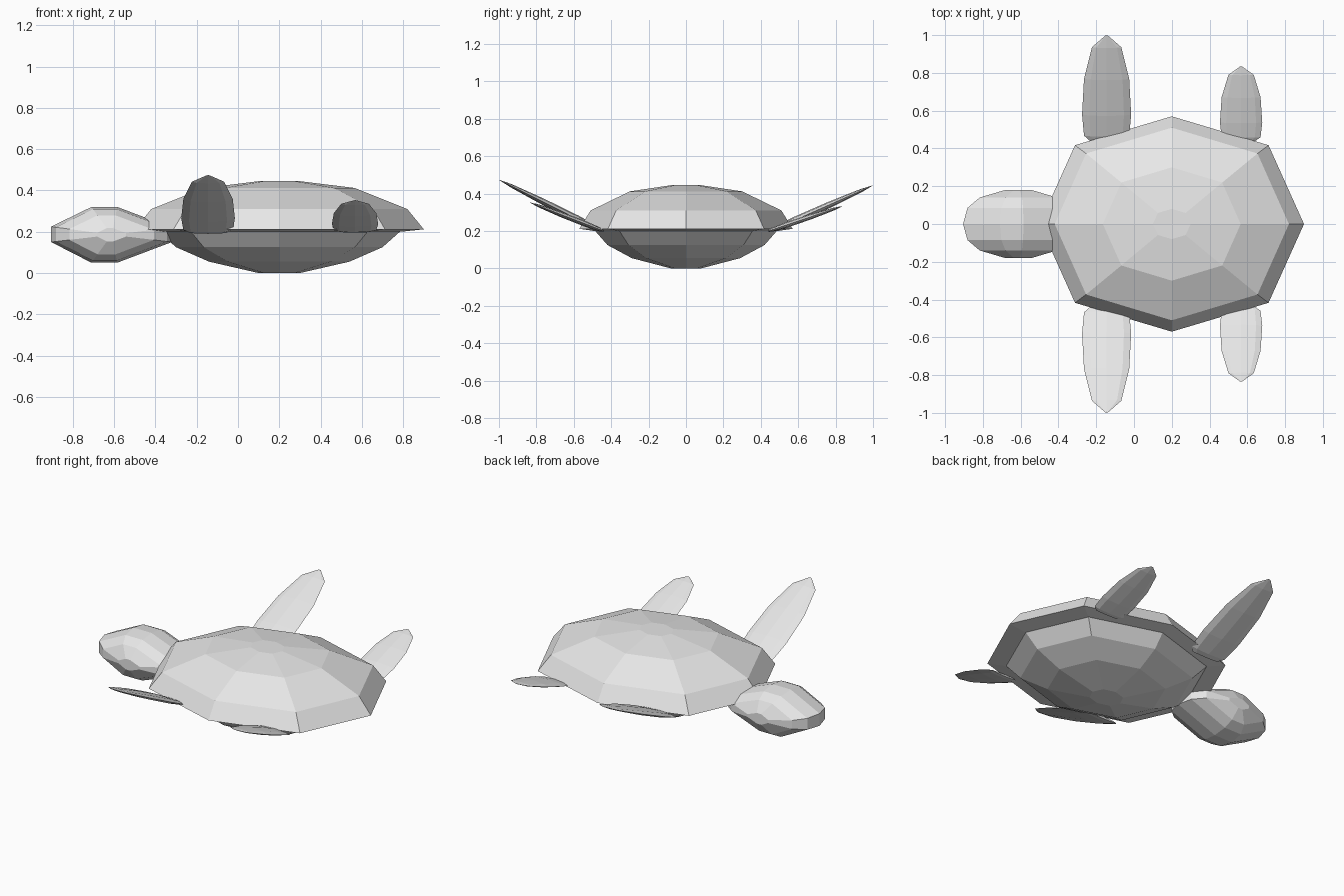
import bpy, bmesh, math
from mathutils import Vector

cube = bpy.data.objects.get("Cube")
if cube:
    bpy.data.objects.remove(cube, do_unlink=True)

grey = bpy.data.materials.new("light_grey")
grey.use_nodes = True
grey.diffuse_color = (0.8, 0.8, 0.8, 1)
grey.node_tree.nodes["Principled BSDF"].inputs["Base Color"].default_value = (0.8, 0.8, 0.8, 1)


def loft(name, rings):
    """Skin a list of equal-sized point rings and cap both ends."""
    bm = bmesh.new()
    loops = [[bm.verts.new(p) for p in ring] for ring in rings]
    for a, b in zip(loops, loops[1:]):
        for i in range(len(a)):
            j = (i + 1) % len(a)
            bm.faces.new((a[i], a[j], b[j], b[i]))
    bm.faces.new(loops[0])
    bm.faces.new(loops[-1])
    bmesh.ops.recalc_face_normals(bm, faces=bm.faces)
    mesh = bpy.data.meshes.new(name)
    bm.to_mesh(mesh)
    bm.free()
    mesh.materials.append(grey)
    obj = bpy.data.objects.new(name, mesh)
    bpy.context.collection.objects.link(obj)
    return obj


def octagon(rx, ry, z):
    """Eight-sided ring about the body axis, with slightly wide diagonals."""
    ring = []
    for i in range(8):
        a = i * math.pi / 4
        k = 1.035 if i % 2 else 1.0
        ring.append((0.2 + k * rx * math.cos(a), k * ry * math.sin(a), z))
    return ring


# Domed shell with an overhanging rim
loft("shell", [octagon(*r) for r in (
    (0.59, 0.49, 0.2), (0.7, 0.57, 0.212), (0.62, 0.51, 0.31),
    (0.365, 0.3, 0.412), (0.1, 0.08, 0.445))])

# Rounded belly
loft("belly", [octagon(*r) for r in (
    (0.59, 0.49, 0.205), (0.5, 0.42, 0.125), (0.34, 0.29, 0.055), (0.1, 0.08, 0.0))])

# Head: a side outline that shrinks towards each cheek
outline = [(-0.905, 0.225), (-0.71, 0.32), (-0.585, 0.32), (-0.32, 0.22),
           (-0.32, 0.15), (-0.585, 0.05), (-0.71, 0.05), (-0.905, 0.15)]
half = [(0.18, 0.24), (0.14, 0.7), (0.085, 0.92)]
sections = [(-y, s) for y, s in half] + [(0, 1)] + [(y, s) for y, s in reversed(half)]
loft("head", [[(-0.612 + (x + 0.612) * s, y, 0.185 + (z - 0.185) * s)
               for x, z in outline] for y, s in sections])

# Flippers: flat lens blades; stations give length, width and thickness fractions
stations = [(0, 0.68, 0.3), (0.05, 0.92, 0.7), (0.25, 1, 1), (0.59, 0.92, 0.92),
            (0.89, 0.6, 0.5), (1, 0.06, 0.05)]


def flipper(name, x, half_width, root, tip, thickness):
    root, tip = Vector((x, *root)), Vector((x, *tip))
    normal = (tip - root).cross(Vector((1, 0, 0))).normalized()
    rings = []
    for t, w, h in stations:
        c = root.lerp(tip, t)
        rings.append([c + Vector((half_width * w * math.cos(a), 0, 0))
                      + normal * thickness * h * math.sin(a)
                      for a in (i * math.pi / 4 for i in range(8))])
    loft(name, rings)


for side, s, lift in (("right", -1, 0.0), ("left", 1, 1.0)):
    flipper("fore_flipper_" + side, -0.145, 0.13,
            (s * 0.44, 0.195), (s * 0.997, 0.473 - 0.03 * lift), 0.018)
    flipper("hind_flipper_" + side, 0.567, 0.112,
            (s * 0.44, 0.2), (s * 0.833, 0.352 - 0.02 * lift), 0.015)
